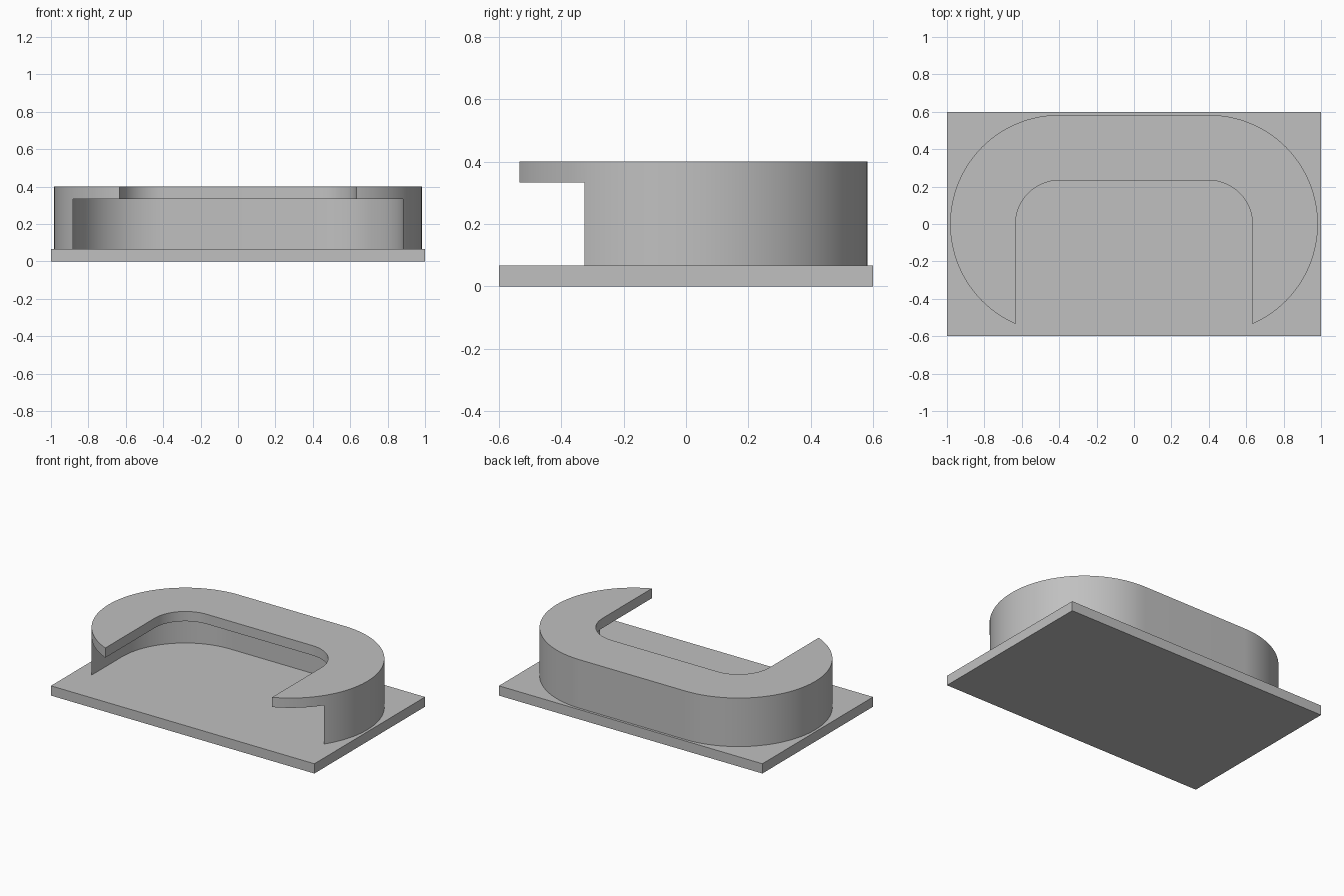
import bpy, bmesh, math

cube = bpy.data.objects.get("Cube")
if cube:
    bpy.data.objects.remove(cube, do_unlink=True)

CENTRE = 0.4       # x of the corner arc centres
PLATE_TOP = 0.067
LIP_BOTTOM = 0.333
TOP = 0.4

grey = bpy.data.materials.new("plain_grey")
grey.use_nodes = True
colour = (0.53, 0.53, 0.53, 1)
grey.diffuse_color = colour
grey.node_tree.nodes["Principled BSDF"].inputs["Base Color"].default_value = colour


def arc(cx, radius, start, end, steps):
    angles = [math.radians(start + (end - start) * i / steps) for i in range(steps + 1)]
    return [(cx + radius * math.cos(a), radius * math.sin(a)) for a in angles]


def prism(name, outline, low, high):
    bm = bmesh.new()
    face = bm.faces.new([bm.verts.new((x, y, low)) for x, y in outline])
    grown = bmesh.ops.extrude_face_region(bm, geom=[face])["geom"]
    moved = [v for v in grown if isinstance(v, bmesh.types.BMVert)]
    bmesh.ops.translate(bm, vec=(0, 0, high - low), verts=moved)
    bmesh.ops.recalc_face_normals(bm, faces=bm.faces)
    mesh = bpy.data.meshes.new(name)
    bm.to_mesh(mesh)
    bm.free()
    mesh.materials.append(grey)
    obj = bpy.data.objects.new(name, mesh)
    bpy.context.collection.objects.link(obj)
    return obj


def arch(radius):
    # Rounded at the back, straight sided and open past the front
    return ([(CENTRE + radius, -1)] + arc(CENTRE, radius, 0, 90, 24)
            + arc(-CENTRE, radius, 90, 180, 24) + [(-CENTRE - radius, -1)])


def combine(target, other, operation):
    mod = target.modifiers.new(operation, 'BOOLEAN')
    mod.operation = operation
    mod.solver = 'EXACT'
    mod.object = other
    bpy.context.view_layer.objects.active = target
    bpy.ops.object.modifier_apply(modifier=mod.name)
    bpy.data.objects.remove(other, do_unlink=True)


# Oval collar, with its lower end sunk into the plate
oval = arc(CENTRE, 0.583, -90, 90, 64) + arc(-CENTRE, 0.583, 90, 270, 64)
collar = prism("collar", oval, PLATE_TOP / 2, TOP)

# Wide pocket below the lip, then the narrower opening through it
combine(collar, prism("pocket_cutter", arch(0.483), -0.2, LIP_BOTTOM), 'DIFFERENCE')
combine(collar, prism("opening_cutter", arch(0.233), -0.3, 1), 'DIFFERENCE')

# Rectangular base plate joined to the collar
holder = prism("base_plate_with_collar", [(-1, -0.6), (1, -0.6), (1, 0.6), (-1, 0.6)], 0, PLATE_TOP)
combine(holder, collar, 'UNION')

bpy.ops.object.select_all(action='DESELECT')
holder.select_set(True)
bpy.context.view_layer.objects.active = holder
bpy.ops.object.shade_smooth_by_angle(angle=math.radians(30))
